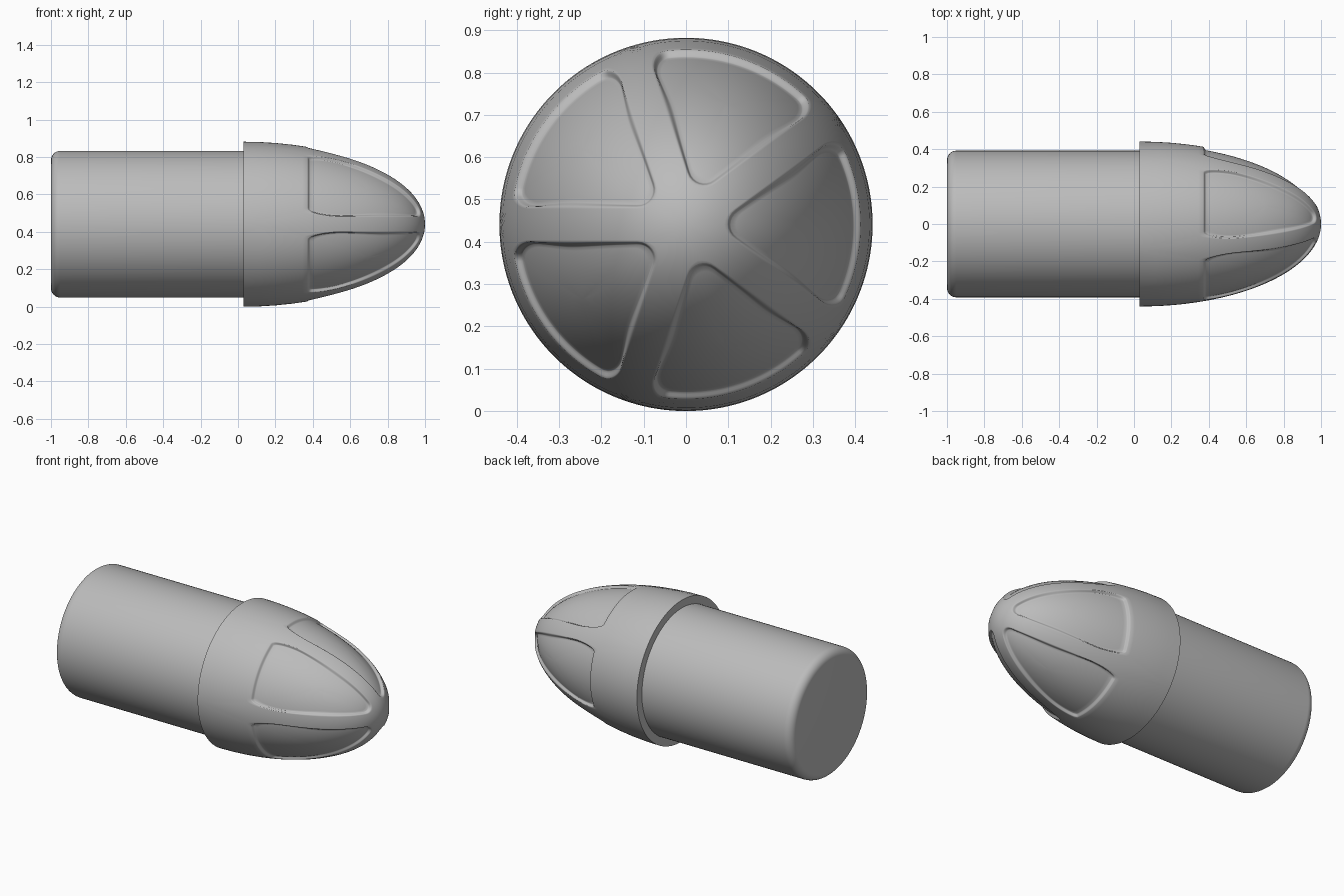
import bpy, bmesh
from math import sin, cos, pi, hypot, atan2, radians
from mathutils import Vector

if "Cube" in bpy.data.objects:
    bpy.data.objects.remove(bpy.data.objects["Cube"])

R, LEN, BASE_X = 0.441, 0.97, 0.03     # nose ellipsoid radius, length, start
AXIS_Z = R                             # height of the long axis
HALF = radians(36)                     # half of one of the five sectors
RIB, RIM, ROUND = 0.04, 0.413, 0.042   # rib half width, panel rim radius, corner radius
DEPTH, WALL = 0.016, 0.018             # panel recess and width of its wall
CENTRE = 0.8                           # panel centre, as polar angle from the tip

grey = bpy.data.materials.new("plain grey")
grey.use_nodes = True
grey.diffuse_color = (0.5, 0.5, 0.5, 1)
grey.node_tree.nodes["Principled BSDF"].inputs["Base Color"].default_value = (0.5, 0.5, 0.5, 1)


def finish(bm, name):
    bmesh.ops.recalc_face_normals(bm, faces=bm.faces)
    mesh = bpy.data.meshes.new(name)
    bm.to_mesh(mesh)
    bm.free()
    mesh.materials.append(grey)
    obj = bpy.data.objects.new(name, mesh)
    obj.location.z = AXIS_Z
    bpy.context.collection.objects.link(obj)
    bpy.ops.object.select_all(action='DESELECT')
    obj.select_set(True)
    bpy.context.view_layer.objects.active = obj
    bpy.ops.object.shade_smooth_by_angle(angle=radians(55))
    return obj


def surface(u, v, sink=0.0, turn=0.0):
    """Point on the nose; (u, v) are flat polar-angle coordinates."""
    t, a = hypot(u, v), atan2(v, u) + turn
    n = Vector((cos(t) / LEN, sin(t) / R)).normalized()
    x = BASE_X + LEN * cos(t) - sink * n.x
    r = R * sin(t) - sink * n.y
    return Vector((x, r * cos(a), r * sin(a)))


def in_sector(u, v):
    return hypot(u, v) < pi / 2 and abs(atan2(v, u)) < HALF


def in_panel(u, v):
    """Inside a wedge with rounded corners, seen along the axis."""
    t = hypot(u, v)
    if t > pi / 2:
        return False
    a, r = abs(atan2(v, u)), R * sin(t)
    p, q = r * cos(a), r * sin(a)
    apex = (RIB + ROUND) / sin(HALF)
    side = RIB + ROUND - p * sin(HALF) + q * cos(HALF)
    if (p - apex) * cos(HALF) + q * sin(HALF) < 0:
        side = hypot(p - apex, q)
    outer = r - RIM + ROUND
    return hypot(max(side, 0), max(outer, 0)) < ROUND


def reach(inside, d):
    """Distance from the panel centre to the edge of a region."""
    lo, hi = 0.0, 2.0
    for _ in range(40):
        mid = (lo + hi) / 2
        if inside(CENTRE + mid * cos(d), mid * sin(d)):
            lo = mid
        else:
            hi = mid
    return lo


# Directions around a panel centre, including the sector corners
corner = atan2(pi / 2 * sin(HALF), pi / 2 * cos(HALF) - CENTRE)
steps = 84
half = [pi * i / steps for i in range(steps + 1)]
nearest = min(range(1, steps), key=lambda i: abs(half[i] - corner))
half[nearest] = corner
directions = half + [-d for d in reversed(half[1:-1])]

# Each direction gives a list of (distance, sink) from the sector border inward
spokes = []
for d in directions:
    border, rim = reach(in_sector, abs(d)), reach(in_panel, abs(d))

    def at(s):
        return surface(CENTRE + s * cos(d), s * sin(d))

    stretch = (at(rim) - at(rim - 0.01)).length / 0.01
    wall = min(WALL / stretch, rim * 0.3)
    spoke = [(border + (rim - border) * f, 0) for f in (0, 0.25, 0.5, 0.75, 0.92, 1)]
    for f in (0.2, 0.4, 0.6, 0.8, 1):
        spoke.append((rim - wall * f, DEPTH * f * f * (3 - 2 * f)))
    spoke += [((rim - wall) * f, DEPTH) for f in (0.94, 0.85, 0.7, 0.55, 0.4, 0.25, 0.1)]
    spokes.append(spoke)

# Nose: five sectors, each with a sunken rounded panel
bm = bmesh.new()
for k in range(5):
    turn = 2 * pi / 5 * k
    grid = [[bm.verts.new(surface(CENTRE + s * cos(d), s * sin(d), sink, turn))
             for s, sink in spoke] for d, spoke in zip(directions, spokes)]
    hub = bm.verts.new(surface(CENTRE, 0, DEPTH, turn))
    for i, row in enumerate(grid):
        prev = grid[i - 1]
        for j in range(len(row) - 1):
            bm.faces.new((prev[j], prev[j + 1], row[j + 1], row[j]))
        bm.faces.new((prev[-1], hub, row[-1]))
bmesh.ops.remove_doubles(bm, verts=bm.verts, dist=0.00005)

# Flat shoulder behind the nose
open_edges = [e for e in bm.edges if e.is_boundary and all(v.co.x < BASE_X + 0.01 for v in e.verts)]
ring = bmesh.ops.extrude_edge_only(bm, edges=open_edges)["geom"]
for v in ring:
    if isinstance(v, bmesh.types.BMVert):
        v.co.y *= 0.86
        v.co.z *= 0.86
finish(bm, "ribbed_nose")

# Cylindrical stem with a rounded rear edge
STEM_R, FILLET = 0.392, 0.05
profile = [(-1, 0)]
for i in range(9):
    a = pi / 2 * i / 8
    profile.append((-1 + FILLET * (1 - cos(a)), STEM_R - FILLET + FILLET * sin(a)))
profile.append((BASE_X + 0.01, STEM_R))
bm = bmesh.new()
verts = [bm.verts.new((x, r, 0)) for x, r in profile]
edges = [bm.edges.new(pair) for pair in zip(verts, verts[1:])]
bmesh.ops.spin(bm, geom=verts + edges, cent=(0, 0, 0), axis=(1, 0, 0),
               angle=2 * pi, steps=128, use_merge=True)
bmesh.ops.remove_doubles(bm, verts=bm.verts, dist=0.00005)
finish(bm, "stem")
